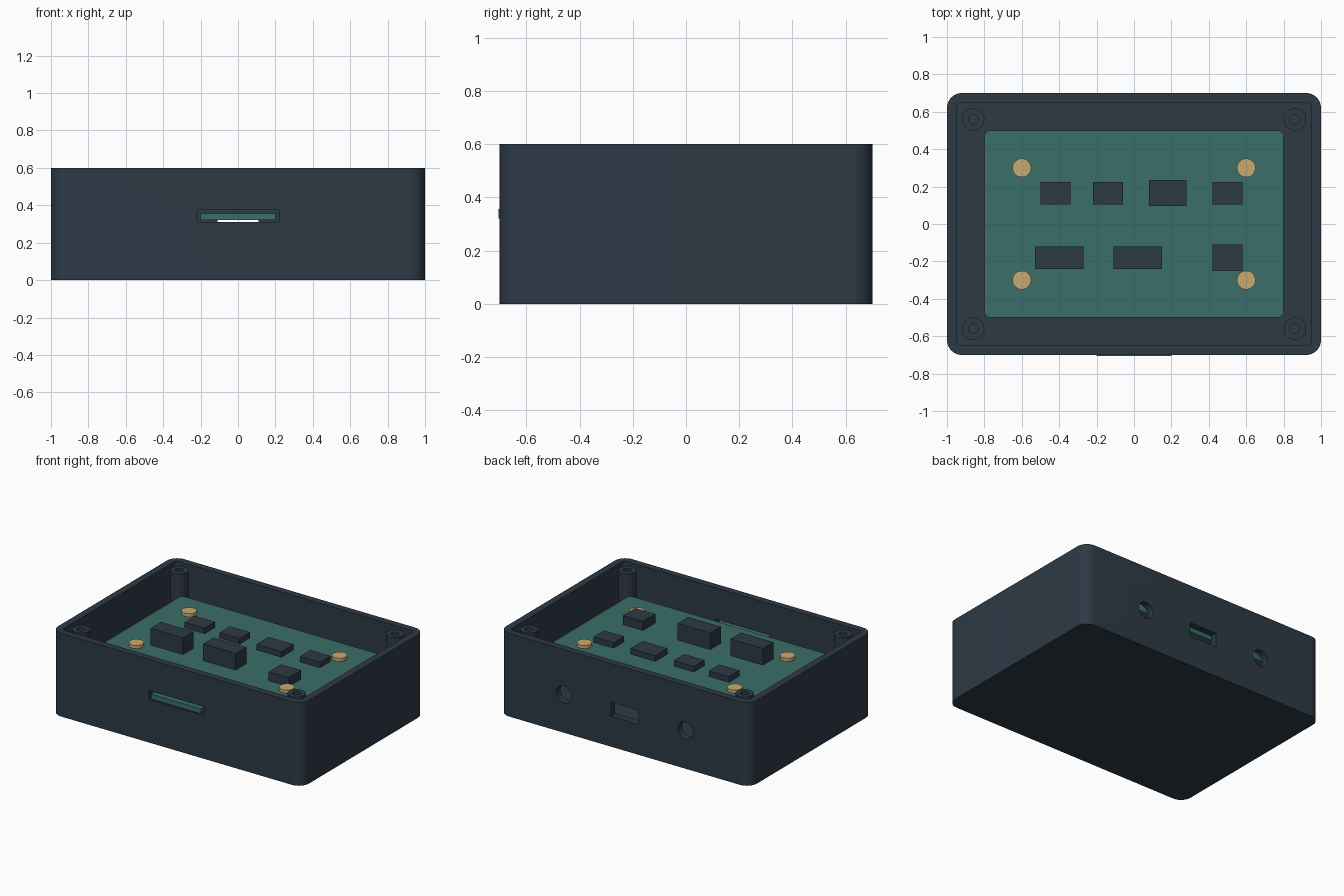
import bpy, bmesh, math
from mathutils import Matrix

if "Cube" in bpy.data.objects:
    bpy.data.objects.remove(bpy.data.objects["Cube"])


def material(name, rgb):
    m = bpy.data.materials.new(name)
    m.diffuse_color = (*rgb, 1)
    m.use_nodes = True
    m.node_tree.nodes["Principled BSDF"].inputs["Base Color"].default_value = m.diffuse_color
    return m


DARK = material("dark_slate", (0.027, 0.042, 0.060))
GREEN = material("board_green", (0.044, 0.156, 0.138))
GOLD = material("brass", (0.584, 0.402, 0.171))


def finish(bm, name, mat, smooth=True):
    bmesh.ops.recalc_face_normals(bm, faces=bm.faces[:])
    me = bpy.data.meshes.new(name)
    bm.to_mesh(me)
    bm.free()
    me.materials.append(mat)
    ob = bpy.data.objects.new(name, me)
    bpy.context.collection.objects.link(ob)
    if smooth:
        shade(ob)
    return ob


def shade(ob):
    bpy.ops.object.select_all(action='DESELECT')
    ob.select_set(True)
    bpy.context.view_layer.objects.active = ob
    bpy.ops.object.shade_smooth_by_angle(angle=math.radians(30))


def box(name, lo, hi, mat):
    bm = bmesh.new()
    bmesh.ops.create_cube(bm, size=1)
    for v in bm.verts:
        v.co = [(a + b) / 2 + c * (b - a) for a, b, c in zip(lo, hi, v.co)]
    return finish(bm, name, mat, False)


def rounded_slab(name, hx, hy, z0, z1, r, mat, steps=10):
    """Rounded rectangle extruded from z0 to z1."""
    bm = bmesh.new()
    verts = []
    for k, (sx, sy) in enumerate([(1, 1), (-1, 1), (-1, -1), (1, -1)]):
        for i in range(steps + 1):
            a = math.pi / 2 * (k + i / steps)
            verts.append(bm.verts.new((sx * (hx - r) + r * math.cos(a),
                                       sy * (hy - r) + r * math.sin(a), z0)))
    face = bm.faces.new(verts)
    ext = bmesh.ops.extrude_face_region(bm, geom=[face])
    for g in ext["geom"]:
        if isinstance(g, bmesh.types.BMVert):
            g.co.z = z1
    return finish(bm, name, mat)


def lathe(name, profile, x, y, mat, sides=32):
    """Revolve an (r, z) profile that starts and ends on the axis."""
    bm = bmesh.new()
    pts = [bm.verts.new((r, 0, z)) for r, z in profile]
    edges = [bm.edges.new(p) for p in zip(pts, pts[1:])]
    bmesh.ops.spin(bm, geom=pts + edges, cent=(0, 0, 0), axis=(0, 0, 1),
                   angle=2 * math.pi, steps=sides, use_merge=True)
    bmesh.ops.remove_doubles(bm, verts=bm.verts[:], dist=1e-5)
    bmesh.ops.translate(bm, verts=bm.verts[:], vec=(x, y, 0))
    return finish(bm, name, mat)


def cut(target, cutter):
    mod = target.modifiers.new("cut", 'BOOLEAN')
    mod.operation, mod.solver, mod.object = 'DIFFERENCE', 'EXACT', cutter
    bpy.context.view_layer.objects.active = target
    bpy.ops.object.modifier_apply(modifier=mod.name)
    bpy.data.objects.remove(cutter)


# Open tray with rounded vertical corners
case = rounded_slab("case", 1.0, 0.7, 0, 0.6, 0.08, DARK)
cut(case, rounded_slab("cavity", 0.95, 0.65, 0.06, 0.8, 0.03, DARK, 6))

# Front slot, rear socket opening and two round rear ports
cut(case, box("slot_cutter", (-0.22, -0.8, 0.31), (0.22, -0.6, 0.375), DARK))
cut(case, box("socket_cutter", (-0.11, 0.6, 0.22), (0.11, 0.8, 0.322), DARK))
for s in (-1, 1):
    bm = bmesh.new()
    bmesh.ops.create_cone(bm, cap_ends=True, segments=32, radius1=0.06, radius2=0.06, depth=0.2,
                          matrix=Matrix.Translation((s * 0.485, 0.7, 0.275))
                          @ Matrix.Rotation(math.pi / 2, 4, 'X'))
    cut(case, finish(bm, "port_cutter", DARK))
shade(case)

# Card sitting in the front slot
box("slot_card", (-0.2, -0.705, 0.321), (0.2, -0.65, 0.357), GREEN)

# Circuit board
TOP = 0.445
rounded_slab("circuit_board", 0.8, 0.5, TOP - 0.04, TOP, 0.03, GREEN, 5)

for sx in (-1, 1):
    for sy in (-1, 1):
        # Corner screw posts with blind holes
        lathe("screw_post", [(0, 0.05), (0.06, 0.05), (0.06, 0.592), (0.026, 0.592),
                             (0.026, 0.35), (0, 0.35)], sx * 0.86, sy * 0.56, DARK)
        # Board supports and brass screw heads
        lathe("board_support", [(0, 0.05), (0.05, 0.05), (0.05, TOP - 0.04), (0, TOP - 0.04)],
              sx * 0.6, sy * 0.3, DARK)
        lathe("screw_head", [(0, TOP - 0.01), (0.05, TOP - 0.01), (0.05, 0.468), (0, 0.468)],
              sx * 0.6, sy * 0.3, GOLD)

# Chips: centre x, centre y, width, depth, height
for x, y, w, d, h in [(-0.42, 0.165, 0.16, 0.12, 0.04), (-0.14, 0.165, 0.16, 0.12, 0.04),
                      (0.18, 0.165, 0.20, 0.14, 0.04), (0.50, 0.165, 0.16, 0.12, 0.04),
                      (-0.40, -0.18, 0.26, 0.12, 0.12), (0.02, -0.18, 0.26, 0.12, 0.12),
                      (0.50, -0.18, 0.16, 0.14, 0.065)]:
    box("chip", (x - w / 2, y - d / 2, TOP - 0.005), (x + w / 2, y + d / 2, TOP + h), DARK)
